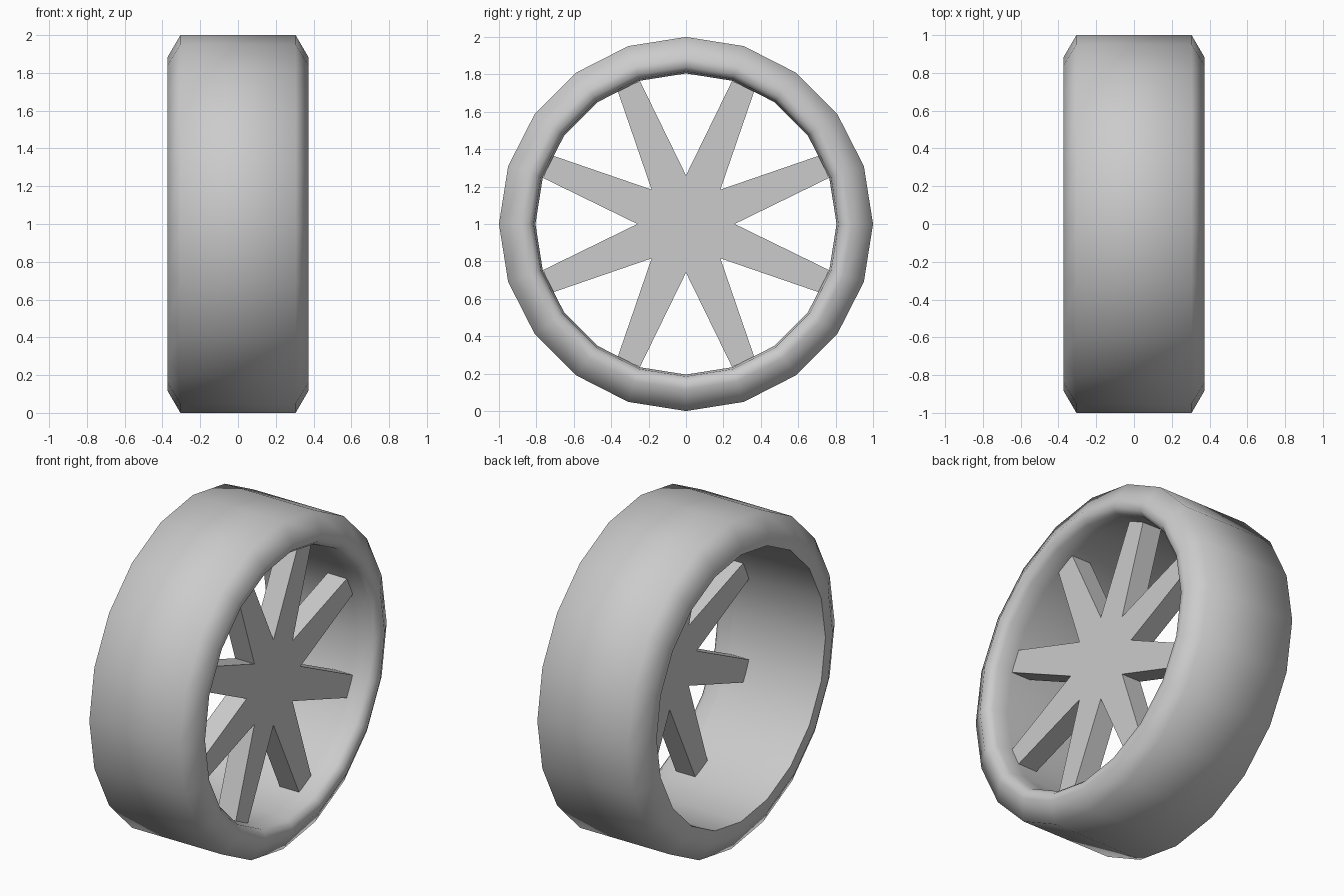
import bpy, bmesh
from math import sin, cos, pi, radians

if "Cube" in bpy.data.objects:
    bpy.data.objects.remove(bpy.data.objects["Cube"])

SEGMENTS = 20
SPOKES = 8
AXLE_Z = 1.0


def finish(bm, name):
    bmesh.ops.recalc_face_normals(bm, faces=bm.faces)
    mesh = bpy.data.meshes.new(name)
    bm.to_mesh(mesh)
    bm.free()
    obj = bpy.data.objects.new(name, mesh)
    obj.location.z = AXLE_Z
    bpy.context.collection.objects.link(obj)
    return obj


def lathe(name, profile, segments):
    """Revolve a closed (x, radius) profile around the x axis."""
    bm = bmesh.new()
    rings = []
    for i in range(segments):
        a = 2 * pi * i / segments
        rings.append([bm.verts.new((x, r * sin(a), r * cos(a))) for x, r in profile])
    n = len(profile)
    for i in range(segments):
        r0, r1 = rings[i], rings[(i + 1) % segments]
        for j in range(n):
            k = (j + 1) % n
            bm.faces.new((r0[j], r0[k], r1[k], r1[j]))
    return finish(bm, name)


# Tyre: wide tread, bevelled shoulders, rolled lip on the outer side, open barrel
tyre_profile = [
    (-0.305, 1.0), (0.305, 1.0), (0.372, 0.885), (0.365, 0.84),
    (0.335, 0.815), (0.24, 0.805), (-0.372, 0.815), (-0.372, 0.885),
]
tyre = lathe("tyre", tyre_profile, SEGMENTS)
bpy.context.view_layer.objects.active = tyre
tyre.select_set(True)
bpy.ops.object.shade_smooth_by_angle(angle=radians(62))

# Spoke star: flat plate of tapered spokes meeting in the middle
HUB_R, TIP_R, TIP_HALF = 0.26, 0.80, 0.065
outline = []
for i in range(SPOKES):
    a = 2 * pi * (i + 0.5) / SPOKES
    valley = a - pi / SPOKES
    outline.append((HUB_R * sin(valley), HUB_R * cos(valley)))
    for side in (-TIP_HALF, TIP_HALF):
        outline.append((TIP_R * sin(a) + side * cos(a), TIP_R * cos(a) - side * sin(a)))

bm = bmesh.new()
face = bm.faces.new([bm.verts.new((0.11, y, z)) for y, z in outline])
new = bmesh.ops.extrude_face_region(bm, geom=[face])["geom"]
bmesh.ops.translate(bm, vec=(0.13, 0, 0),
                    verts=[v for v in new if isinstance(v, bmesh.types.BMVert)])
spokes = finish(bm, "spokes")
